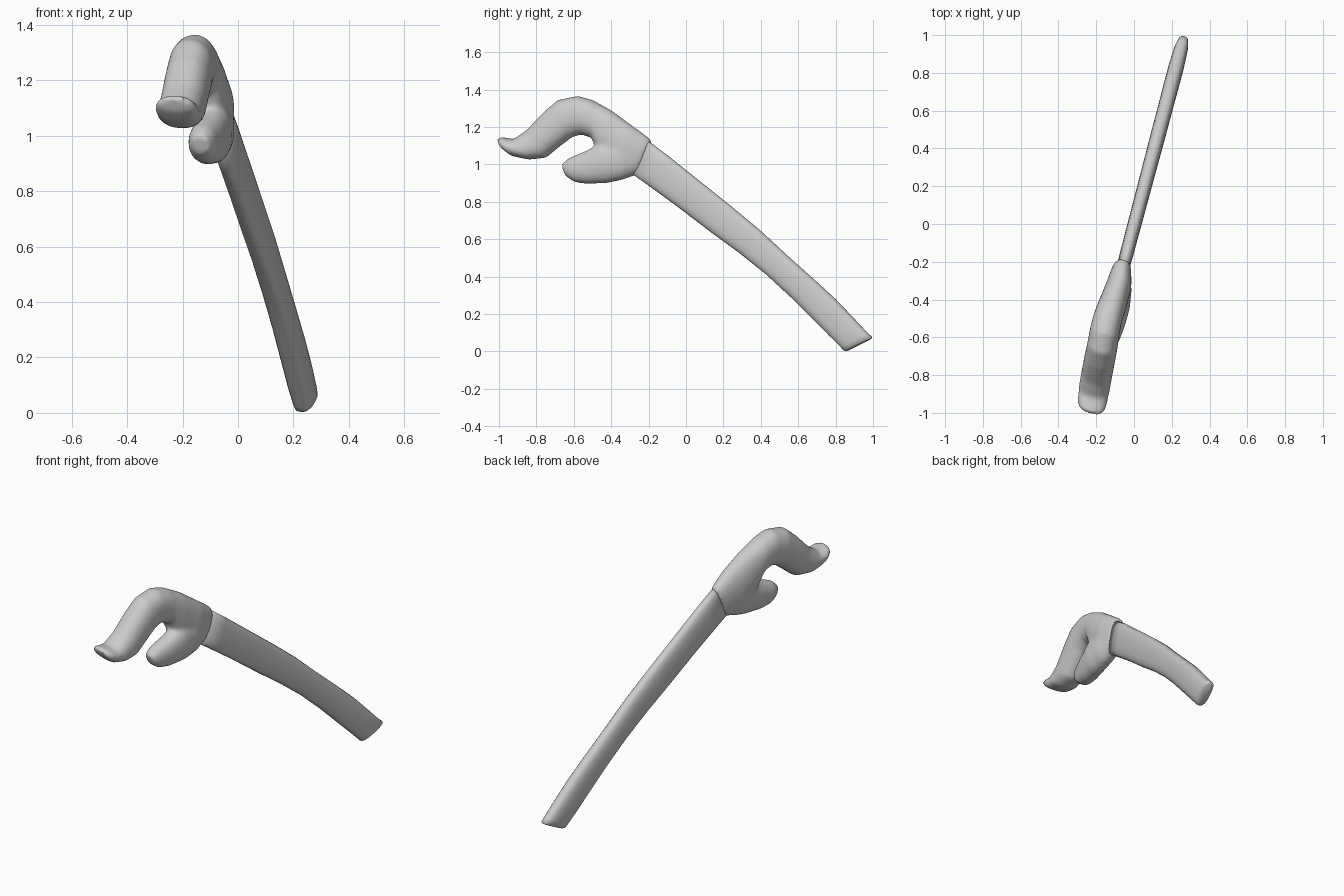
import bpy, bmesh, math
from mathutils import Vector

SLANT = 0.26                                  # x drift per unit of y
LATERAL = Vector((0.968, -0.25, 0))           # thickness direction


def loft(bm, sections, sides=20, power=0.85):
    """Skin rounded sections: (top y, top z, bottom y, bottom z, centre x, half width)."""
    rings = []
    for ty, tz, by, bz, cx, w in sections:
        mid = Vector((cx, (ty + by) / 2, (tz + bz) / 2))
        half = Vector((SLANT * (ty - by) / 2, (ty - by) / 2, (tz - bz) / 2))
        ring = []
        for i in range(sides):
            a = 2 * math.pi * i / sides
            c = math.copysign(abs(math.cos(a)) ** power, math.cos(a))
            s = math.copysign(abs(math.sin(a)) ** power, math.sin(a))
            ring.append(bm.verts.new(mid + LATERAL * (w * c) + half * s))
        rings.append(ring)
    for r, q in zip(rings, rings[1:]):
        for i in range(sides):
            j = (i + 1) % sides
            bm.faces.new((r[i], r[j], q[j], q[i]))
    bm.faces.new(rings[0][::-1])
    bm.faces.new(rings[-1])


def make(name, lofts, power):
    bm = bmesh.new()
    for sections in lofts:
        loft(bm, sections, power=power)
    bmesh.ops.recalc_face_normals(bm, faces=bm.faces)
    mesh = bpy.data.meshes.new(name)
    bm.to_mesh(mesh)
    bm.free()
    for p in mesh.polygons:
        p.use_smooth = True
    ob = bpy.data.objects.new(name, mesh)
    bpy.context.collection.objects.link(ob)
    return ob


# Flat slanting shaft with a rounded-off foot
edges = [(-0.24, 1.155, -0.31, 0.965, 0.034), (-0.10, 1.05, -0.17, 0.865, 0.036),
         (0.05, 0.93, -0.04, 0.77, 0.037), (0.25, 0.77, 0.13, 0.64, 0.038),
         (0.40, 0.645, 0.28, 0.53, 0.039), (0.54, 0.515, 0.43, 0.41, 0.040),
         (0.68, 0.39, 0.56, 0.29, 0.040), (0.80, 0.28, 0.68, 0.17, 0.041),
         (0.90, 0.175, 0.77, 0.08, 0.041), (0.97, 0.10, 0.83, 0.02, 0.038),
         (0.995, 0.078, 0.845, 0.004, 0.033), (0.99, 0.068, 0.86, 0.003, 0.023)]
shaft = [(ty, tz, by, bz, -0.05 + 0.265 * ((ty + by) / 2 + 0.2), w)
         for ty, tz, by, bz, w in edges]
make("shaft", [shaft], 0.75)

# Hooked upper prong running out of the wide neck
upper = [(-0.185, 1.13, -0.255, 0.945, -0.062, 0.045),
         (-0.22, 1.16, -0.29, 0.935, -0.068, 0.055),
         (-0.29, 1.21, -0.36, 0.93, -0.08, 0.068),
         (-0.40, 1.29, -0.46, 1.04, -0.115, 0.076),
         (-0.50, 1.345, -0.50, 1.14, -0.14, 0.078),
         (-0.58, 1.367, -0.56, 1.16, -0.155, 0.08),
         (-0.685, 1.345, -0.61, 1.145, -0.168, 0.082),
         (-0.765, 1.275, -0.67, 1.10, -0.182, 0.083),
         (-0.85, 1.185, -0.75, 1.035, -0.198, 0.083),
         (-0.92, 1.135, -0.84, 1.025, -0.212, 0.083),
         (-0.99, 1.147, -0.93, 1.045, -0.224, 0.078),
         (-1.006, 1.137, -0.98, 1.085, -0.228, 0.06)]
# Short lower prong
lower = [(-0.24, 1.10, -0.27, 0.945, -0.068, 0.05),
         (-0.34, 1.13, -0.33, 0.92, -0.075, 0.065),
         (-0.45, 1.12, -0.42, 0.90, -0.088, 0.067),
         (-0.53, 1.075, -0.53, 0.895, -0.11, 0.062),
         (-0.625, 1.035, -0.595, 0.905, -0.13, 0.052),
         (-0.665, 1.0, -0.64, 0.935, -0.138, 0.034)]
grip = make("forked_grip", [upper, lower], 0.9)

# Fuse both prongs and soften the crotch
fuse = grip.modifiers.new("fuse", 'REMESH')
fuse.mode = 'VOXEL'
fuse.voxel_size = 0.011
fuse.use_smooth_shade = True
soft = grip.modifiers.new("soften", 'SMOOTH')
soft.factor = 0.5
soft.iterations = 8
